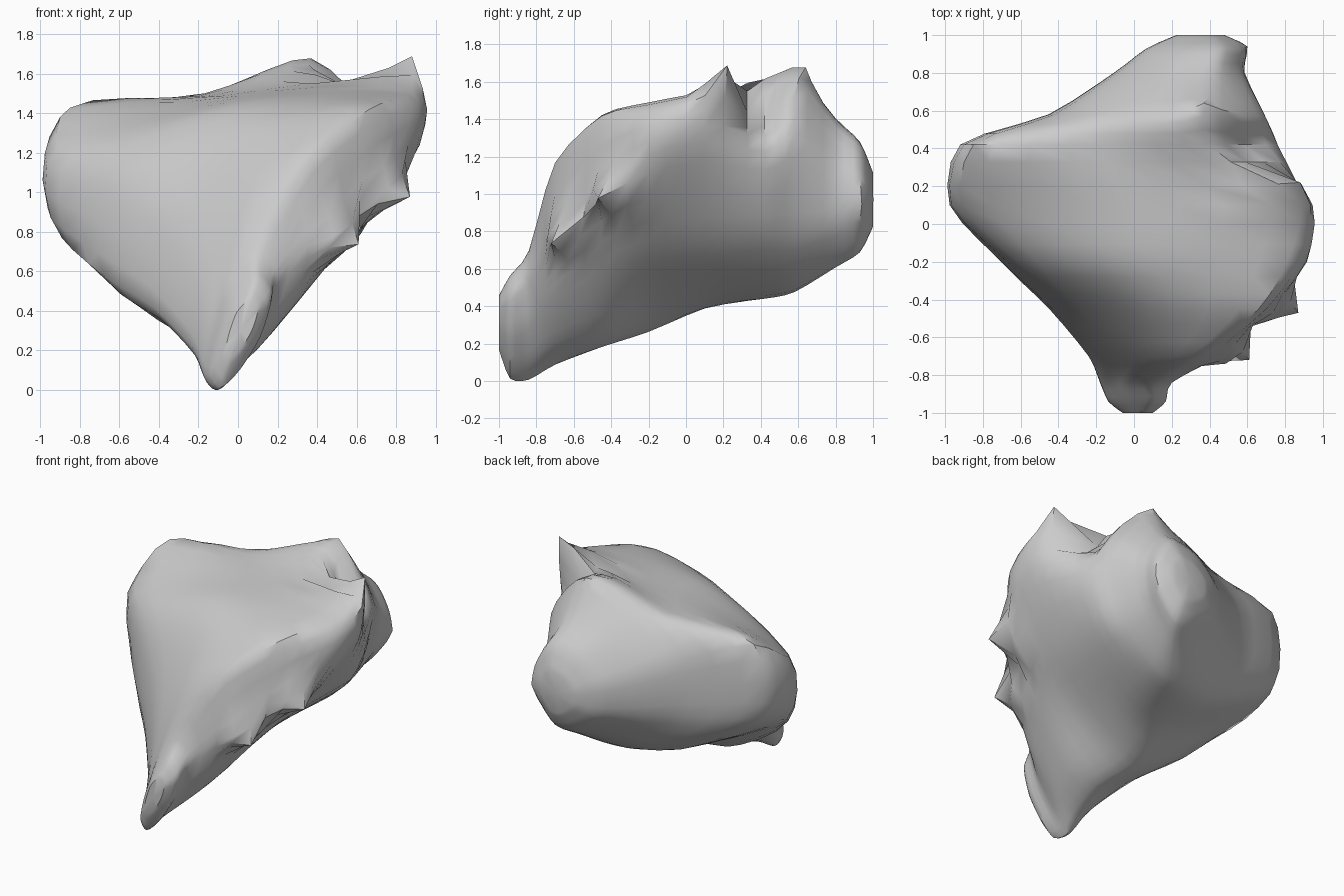
import bpy
import bmesh
import math
from mathutils import Vector

default_cube = bpy.data.objects.get("Cube")
if default_cube:
    bpy.data.objects.remove(default_cube, do_unlink=True)

AROUND_STEPS = 4
ALONG_STEPS = 3


def make_material(name, colour):
    material = bpy.data.materials.new(name)
    material.use_nodes = True
    material.diffuse_color = colour
    material.node_tree.nodes["Principled BSDF"].inputs["Base Color"].default_value = colour
    return material


def section(y, *outline):
    """Slice of the shell: x, z pairs going bottom, right, top, left."""
    return [Vector((x, y, z)) for x, z in outline]


def shrunken(ring, y, scale, shift_x, shift_z):
    """Smaller copy of a slice, used to round off an end."""
    centre = sum(ring, Vector()) / len(ring)
    result = []
    for point in ring:
        moved = centre + (point - centre) * scale
        result.append(Vector((moved.x + shift_x, y, moved.z + shift_z)))
    return result


def spline(a, b, c, d, t):
    """Smooth curve from b to c, with softened tangents."""
    start, end = (c - a) * 0.38, (d - b) * 0.38
    t2, t3 = t * t, t * t * t
    return (b * (2 * t3 - 3 * t2 + 1) + start * (t3 - 2 * t2 + t)
            + c * (3 * t2 - 2 * t3) + end * (t3 - t2))


def refine_ring(ring):
    count = len(ring)
    return [spline(ring[i - 1], ring[i], ring[(i + 1) % count], ring[(i + 2) % count],
                   step / AROUND_STEPS)
            for i in range(count) for step in range(AROUND_STEPS)]


def refine_length(rings):
    last = len(rings) - 1
    result = []
    for i in range(last):
        before, after = rings[max(i - 1, 0)], rings[min(i + 2, last)]
        for step in range(ALONG_STEPS):
            t = step / ALONG_STEPS
            result.append([spline(a, b, c, d, t) for a, b, c, d
                           in zip(before, rings[i], rings[i + 1], after)])
    return result + [rings[last]]


def pull_spike(bm, tip, radius):
    """Draw the nearby surface out to a sharp point."""
    tip = Vector(tip)
    nearest = min(bm.verts, key=lambda v: (v.co - tip).length)
    base = nearest.co.copy()
    for vert in bm.verts:
        distance = (vert.co - base).length
        if distance < radius:
            vert.co += (tip - base) * (1 - distance / radius) ** 1.4


# Slices from the narrow snout to the broad rear
snout = section(-0.84, (-.12, 0), (0, .11), (.13, .32), (.2, .57),
                (.1, .69), (-.05, .54), (-.14, .3), (-.18, .09))
neck = section(-0.7, (-.1, .08), (.1, .2), (.34, .52), (.44, .8),
               (.36, 1.16), (.07, .98), (-.18, .6), (-.24, .22))
shoulder = section(-0.45, (-.1, .175), (.15, .28), (.48, .66), (.69, 1.03),
                   (.66, 1.41), (.08, 1.29), (-.35, .9), (-.44, .42))
chest = section(-0.2, (-.2, .26), (.1, .36), (.56, .74), (.9, 1.2),
                (.81, 1.47), (-.02, 1.43), (-.62, 1.12), (-.68, .57))
middle = section(0.1, (-.2, .4), (.15, .43), (.58, .75), (.91, 1.27),
                 (.86, 1.53), (0, 1.48), (-.91, 1.22), (-.89, .76))
wing = section(0.42, (-.25, .49), (.2, .45), (.62, .78), (.76, 1.22),
               (.39, 1.61), (-.2, 1.48), (-.85, 1.42), (-.87, .88))
back = section(0.58, (-.1, .53), (.25, .48), (.58, .78), (.69, 1.3),
               (.4, 1.66), (-.03, 1.51), (-.42, 1.27), (-.42, .84))
rear = section(0.8, (.17, .64), (.36, .61), (.55, .83), (.58, 1.14),
               (.42, 1.39), (.13, 1.34), (-.09, 1.12), (-.08, .84))

nose = shrunken(snout, -0.94, 0.8, 0.01, -0.06)
nose_cap = shrunken(snout, -1.0, 0.42, 0.02, -0.03)
rump = shrunken(rear, 0.93, 0.74, 0.08, -0.02)
rear_cap = shrunken(rear, 1.0, 0.36, 0.1, -0.03)

rings = [nose_cap, nose, snout, neck, shoulder, chest, middle, wing, back, rear,
         rump, rear_cap]
rings = refine_length([refine_ring(ring) for ring in rings])

# Skin between the slices
bm = bmesh.new()
skin = [[bm.verts.new(point) for point in ring] for ring in rings]
for near, far in zip(skin, skin[1:]):
    for i in range(len(near)):
        j = (i + 1) % len(near)
        bm.faces.new((near[i], near[j], far[j], far[i]))

# Closed ends
for ring in (skin[0], skin[-1]):
    centre = bm.verts.new(sum((v.co for v in ring), Vector()) / len(ring))
    for i in range(len(ring)):
        bm.faces.new((ring[i - 1], ring[i], centre))

# Hollow between the two crown horns
hollow = Vector((.62, .33, 1.46))
for vert in bm.verts:
    distance = (vert.co - hollow).length
    if distance < .22:
        vert.co += Vector((-.04, 0, -.15)) * (1 - distance / .22)

# Horns along the outer lip and crown
horns = [
    ((.88, .22, 1.68), .22),
    ((.37, .64, 1.67), .2),
    ((.87, -.47, .97), .22),
    ((.61, -.72, .73), .21),
    ((.6, .94, .94), .16),
]
for tip, radius in horns:
    pull_spike(bm, tip, radius)

# Rest the lowest point on the ground
lowest = min(v.co.z for v in bm.verts)
for vert in bm.verts:
    vert.co.z -= lowest
bmesh.ops.recalc_face_normals(bm, faces=bm.faces)

mesh = bpy.data.meshes.new("shell_body")
bm.to_mesh(mesh)
bm.free()
shell = bpy.data.objects.new("shell_body", mesh)
bpy.context.collection.objects.link(shell)
mesh.materials.append(make_material("plain_grey", (0.6, 0.6, 0.6, 1)))

bpy.ops.object.select_all(action="DESELECT")
shell.select_set(True)
bpy.context.view_layer.objects.active = shell
bpy.ops.object.shade_smooth_by_angle(angle=math.radians(40))
